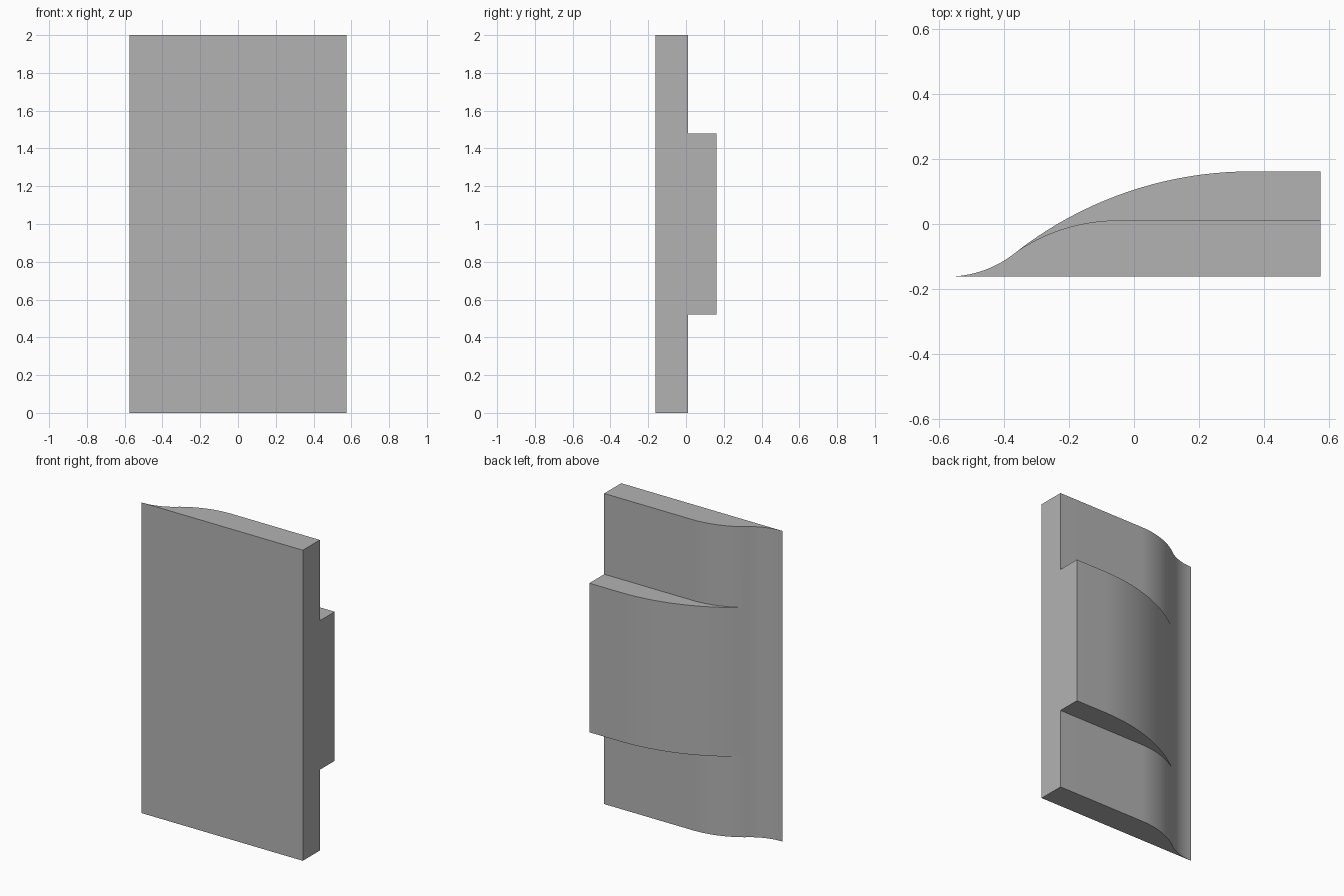
import bpy
import bmesh
import math

cube = bpy.data.objects.get("Cube")
if cube:
    bpy.data.objects.remove(cube)

HALF, FRONT, BASE_BACK, PAD_BACK = 0.575, -0.162, 0.011, 0.162
JOIN_X, JOIN_Y = -0.36, -0.084      # where the hollow meets both swells
HEIGHT, PAD_LOW, PAD_HIGH = 2.0, 0.52, 1.48


def arc(flat_x, flat_y, steps=20):
    """Arc from its level point (flat_x, flat_y) to the join."""
    dx, dy = JOIN_X - flat_x, JOIN_Y - flat_y
    radius = (dx * dx + dy * dy) / (2 * abs(dy))
    sweep = math.asin(dx / radius)
    side = math.copysign(1, dy)
    points = []
    for i in range(steps + 1):
        a = sweep * i / steps
        points.append((flat_x + radius * math.sin(a),
                       flat_y + side * radius * (1 - math.cos(a))))
    points[-1] = (JOIN_X, JOIN_Y)
    return points


# Outlines seen from above: hollow toe, then a shallow or a deep swell
hollow = arc(-HALF, FRONT)
base_swell = arc(-0.05, BASE_BACK)[::-1] + [(HALF, BASE_BACK)]
pad_swell = arc(0.36, PAD_BACK)[::-1] + [(HALF, PAD_BACK)]
corner = [(HALF, FRONT)]
base_outline = hollow + base_swell[1:] + corner
pad_outline = hollow + pad_swell[1:] + corner

bm = bmesh.new()


def face(points):
    bm.faces.new([bm.verts.new(p) for p in points])


def walls(outline, low, high):
    for (ax, ay), (bx, by) in zip(outline, outline[1:] + outline[:1]):
        face([(ax, ay, low), (bx, by, low), (bx, by, high), (ax, ay, high)])


def cap(outline, z):
    face([(x, y, z) for x, y in outline])


# Panel walls with the thicker band in the middle
walls(base_outline, 0, PAD_LOW)
walls(pad_outline, PAD_LOW, PAD_HIGH)
walls(base_outline, PAD_HIGH, HEIGHT)

# Ends and the ledges of the thicker band
ledge = pad_swell + base_swell[:0:-1]
for z in (0, HEIGHT):
    cap(base_outline, z)
for z in (PAD_LOW, PAD_HIGH):
    cap(ledge, z)

bmesh.ops.remove_doubles(bm, verts=bm.verts, dist=0.0001)
bmesh.ops.recalc_face_normals(bm, faces=bm.faces)
mesh = bpy.data.meshes.new("curved_panel")
bm.to_mesh(mesh)
bm.free()

panel = bpy.data.objects.new("curved_panel", mesh)
bpy.context.collection.objects.link(panel)

# Plain grey finish
grey = bpy.data.materials.new("plain_grey")
grey.use_nodes = True
colour = (0.45, 0.45, 0.45, 1)
grey.diffuse_color = colour
for node in grey.node_tree.nodes:
    if node.type == 'BSDF_PRINCIPLED':
        node.inputs["Base Color"].default_value = colour
mesh.materials.append(grey)

bpy.ops.object.select_all(action='DESELECT')
panel.select_set(True)
bpy.context.view_layer.objects.active = panel
bpy.ops.object.shade_smooth_by_angle(angle=math.radians(20))
